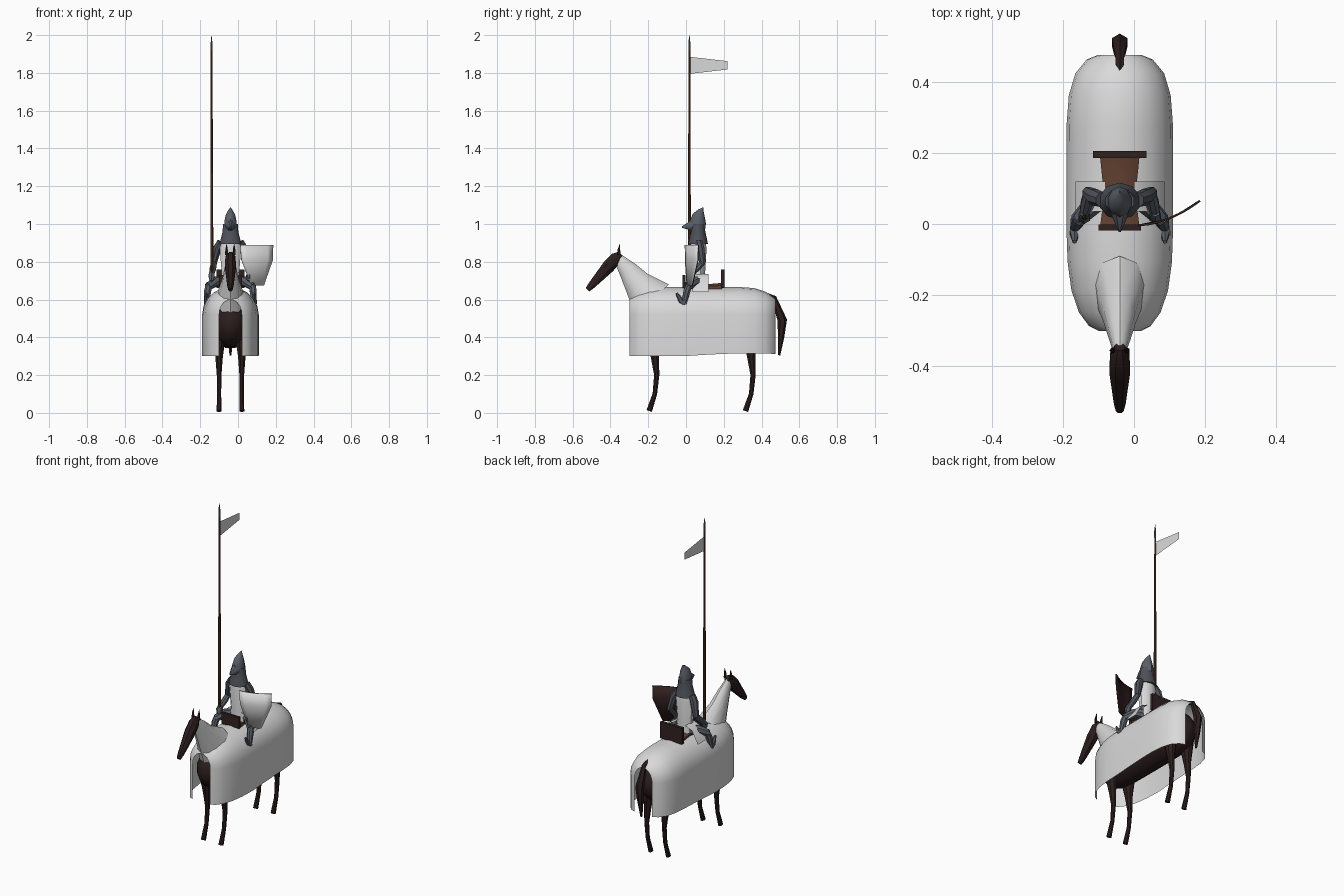
import bpy, bmesh, math
from mathutils import Vector

cube = bpy.data.objects.get("Cube")
if cube:
    bpy.data.objects.remove(cube)

CENTRE = -.04  # centre line of horse and rider
SIDES = {"left": 1, "right": -1}


def material(name, *colour):
    mat = bpy.data.materials.new(name)
    mat.use_nodes = True
    mat.diffuse_color = (*colour, 1)
    shader = mat.node_tree.nodes["Principled BSDF"]
    shader.inputs["Base Color"].default_value = (*colour, 1)
    return mat


cloth = material("white cloth", .7, .7, .7)
hide = material("dark hide", .024, .013, .012)
wood = material("brown wood", .09, .04, .02)
leather = material("brown leather", .12, .05, .03)
trim = material("dark leather", .03, .015, .014)
steel = material("steel", .1, .115, .14)
mail = material("dark mail", .075, .083, .1)


def finish(name, bm, *mats):
    """Turn a bmesh into a linked object with smooth faces and sharp edges."""
    mesh = bpy.data.meshes.new(name)
    bm.to_mesh(mesh)
    bm.free()
    part = bpy.data.objects.new(name, mesh)
    bpy.context.collection.objects.link(part)
    for mat in mats:
        mesh.materials.append(mat)
    bpy.ops.object.select_all(action="DESELECT")
    part.select_set(True)
    bpy.context.view_layer.objects.active = part
    bpy.ops.object.shade_smooth_by_angle(angle=math.radians(40))
    return part


def loft(name, rings, *mats, closed=False):
    """Skin a row of cross-sections; closed sections become a capped solid."""
    bm = bmesh.new()
    rows = [[bm.verts.new(point) for point in ring] for ring in rings]
    count = len(rows[0])
    for row, following in zip(rows, rows[1:]):
        for i in range(count if closed else count - 1):
            j = (i + 1) % count
            bm.faces.new((row[i], following[i], following[j], row[j]))
    if closed:
        bm.faces.new(rows[0])
        bm.faces.new(rows[-1])
        bmesh.ops.recalc_face_normals(bm, faces=bm.faces)
    return finish(name, bm, *mats)


def limb(name, mat, path, start=CENTRE, end=None, wide=1, sides=8):
    """Tapered tube through (y, z, radius) points, running in x from start to end."""
    end = start if end is None else end
    last = len(path) - 1
    points = [Vector((start + (end - start) * i / last, y, z))
              for i, (y, z, radius) in enumerate(path)]
    rings = []
    for i, point in enumerate(points):
        radius = path[i][-1]
        along = (points[min(i + 1, last)] - points[max(i - 1, 0)]).normalized()
        across = (Vector((1, 0, 0)) - along * along.x).normalized()
        depth = along.cross(across)
        angles = [math.tau * (k + .5) / sides for k in range(sides)]
        rings.append([point + radius * (across * wide * math.cos(a) + depth * math.sin(a))
                      for a in angles])
    return loft(name, rings, mat, closed=True)


def pair(name, mat, path, start, end=None, **options):
    """The same limb on the left and the right of the centre line."""
    end = start if end is None else end
    for side, sign in SIDES.items():
        limb(f"{side}_{name}", mat, path, CENTRE + sign * start, CENTRE + sign * end, **options)


def box(name, mat, centre, size):
    bm = bmesh.new()
    bmesh.ops.create_cube(bm, size=1)
    bmesh.ops.scale(bm, vec=size, verts=bm.verts)
    bmesh.ops.translate(bm, vec=centre, verts=bm.verts)
    return finish(name, bm, mat)


# Long horse cloth: straight sides under a round back, open below and at both ends
steps = [math.sin(math.pi * k / 12) for k in range(-6, 7)]
rings = []
for t in steps:
    y = .0875 + .3875 * t
    width = .06 + .09 * (1 - t ** (4 if t < 0 else 6)) ** .6
    top = .6 + .075 * (1 - t ** 6) - .01 * (1 - t * t)
    hem = .3 + .015 * max(0, 1 - (3 * y - 1) ** 2)
    arch = [(math.cos(a), .52 + (top - .52) * math.sin(a))
            for a in (math.pi * k / 10 for k in range(11))]
    section = [(1, hem), *arch, (-1, hem)]
    rings.append([(CENTRE + width * side, y, z) for side, z in section])
loft("horse_cloth", rings, cloth)

# Horse body under the cloth
limb("horse_body", hide, [(.08 + .37 * t, .47, .13 * (1.02 - t ** 6) ** .5) for t in steps],
     wide=.75, sides=12)

# Four legs share one shape
leg = [(0, .45, .05), (.01, .3, .024), (.02, .2, .015), (.01, .1, .013), (-.02, .01, .016)]
for name, place in (("front_leg", -.175), ("hind_leg", .335)):
    pair(name, hide, [(place + y, z, radius) for y, z, radius in leg], .06, wide=.9)

# Neck cover, head, ears and tail
limb("neck_cover", cloth, [(-.36, .82, .026), (-.31, .76, .05), (-.26, .69, .073), (-.18, .6, .12)],
     wide=.65, sides=10)
limb("horse_head", hide, [(-.345, .84, .018), (-.37, .82, .034), (-.41, .775, .037),
                          (-.5, .675, .021), (-.522, .652, .014)], wide=.85)
pair("ear", hide, [(-.355, .835, .009), (-.355, .865, .007), (-.35, .895, .001)], .02, sides=5)
limb("tail", hide, [(.425, .625, .012), (.465, .61, .014), (.51, .49, .025),
                    (.503, .4, .017), (.493, .305, .006)], sides=6)

# Saddle
limb("saddle_seat", leather, [(-.01, .67, .025), (.08, .66, .02), (.19, .665, .025)], wide=2.4)
box("saddle_cantle", trim, (CENTRE, .195, .71), (.15, .02, .1))
box("saddle_pommel", trim, (CENTRE, -.01, .695), (.12, .016, .07))

# Rider tunic, with skirt panels over the thighs
limb("tunic", cloth, [(.065, .675, .042), (.065, .74, .036), (.065, .87, .044), (.065, .915, .036)],
     wide=1.35, sides=10)
for side, sign in SIDES.items():
    drape = ((.04, .735), (.085, .715), (.125, .64))
    loft(f"{side}_tunic_skirt", [[(CENTRE + sign * x, y, z) for x, z in drape][::sign]
                                 for y in (.12, .035)], cloth)

# Rider legs and arms
pair("thigh", steel, [(.08, .695, .03), (.05, .695, .028), (.01, .668, .021)], .04, .12)
pair("shin", steel, [(.02, .685, .017), (.005, .645, .02), (-.015, .56, .012)], .113, .128)
pair("foot", steel, [(0, .572, .013), (-.025, .59, .015), (-.05, .635, .006)], .127, sides=6)
pair("upper_arm", mail, [(.068, .905, .021), (.075, .87, .024), (.088, .79, .017)], .05, .09)
pair("forearm", steel, [(.092, .8, .016), (.058, .765, .018), (.028, .735, .014)], .086, .1)
pair("hand", steel, [(.032, .75, .013), (.018, .725, .019), (.013, .7, .012)], .1, sides=6)

# Mail collar, helmet and visor
limb("mail_collar", mail, [(.064, .895, .052), (.064, .925, .046), (.064, .96, .038), (.064, 1, .036)],
     wide=1.15, sides=10)
limb("helmet", steel, [(.062, .975, .042), (.062, 1.01, .043), (.068, 1.045, .033),
                       (.08, 1.07, .016), (.09, 1.087, .002)], wide=.8, sides=10)
limb("visor", steel, [(.05, .995, .036), (.02, .99, .025), (-.022, .983, .004)], wide=.9)

# Lance with steel point
limb("lance_shaft", wood, [(.018, .66, .007), (.018, .8, .009), (.018, 1.925, .005)], -.137, -.14)
limb("lance_point", steel, [(.018, 1.915, .006), (.018, 1.955, .006), (.018, 2, .0005)], -.14, sides=6)

# Pennant, narrowing towards its loose end
rings = []
for t in (0, .3, .6, 1):
    x, y, half = -.14 - .005 * t, .02 + .2 * t, .045 - .023 * t
    rings.append([(x, y, 1.84 - half), (x, y, 1.84 + half)])
loft("pennant", rings, cloth)

# Curved shield with pale face and dark back
rings = []
for z, left, right in ((.89, .012, .187), (.81, .018, .185), (.675, .07, .138)):
    across = [left + (right - left) * k / 6 for k in range(7)]
    rings.append([(x, 2 * x * x - .007, z) for x in across])
shield = loft("shield", rings, cloth, trim)
solid = shield.modifiers.new("thickness", "SOLIDIFY")
solid.thickness = .006
solid.offset = -1
solid.material_offset = 1
solid.material_offset_rim = 1
